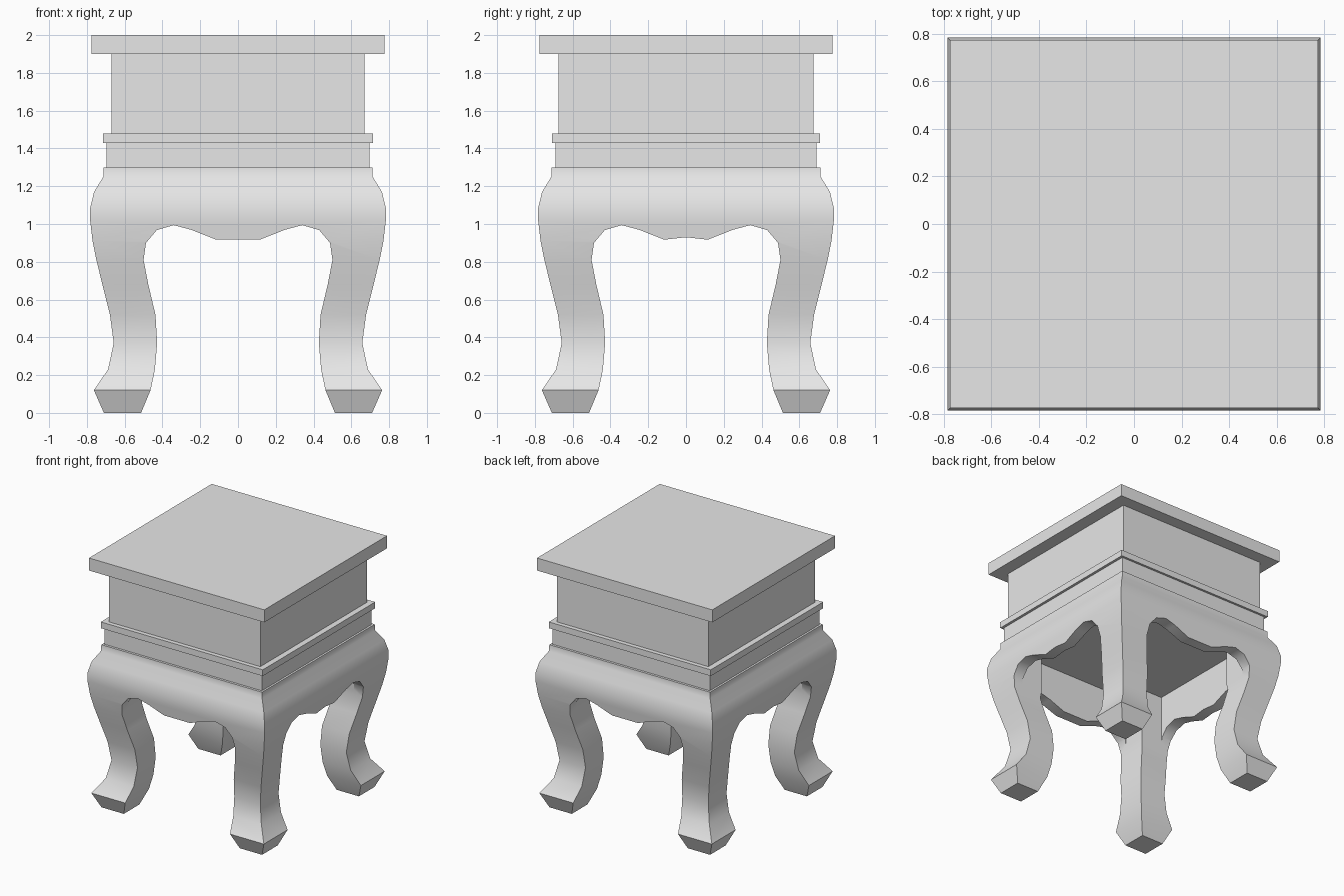
import bpy, bmesh
from mathutils import Matrix

if "Cube" in bpy.data.objects:
    bpy.data.objects.remove(bpy.data.objects["Cube"])

grey = bpy.data.materials.new("plain grey")
grey.diffuse_color = (0.8, 0.8, 0.8, 1)
grey.use_nodes = True
grey.node_tree.nodes["Principled BSDF"].inputs["Base Color"].default_value = grey.diffuse_color


def add_object(name, bm):
    bmesh.ops.recalc_face_normals(bm, faces=bm.faces)
    mesh = bpy.data.meshes.new(name)
    bm.to_mesh(mesh)
    bm.free()
    mesh.materials.append(grey)
    ob = bpy.data.objects.new(name, mesh)
    bpy.context.collection.objects.link(ob)
    return ob


def box(name, hx, hy, z0, z1):
    bm = bmesh.new()
    bmesh.ops.create_cube(bm, size=1, matrix=Matrix.Translation((0, 0, (z0 + z1) / 2))
                          @ Matrix.Diagonal((2 * hx, 2 * hy, z1 - z0, 1)))
    return add_object(name, bm)


def square_loft(name, profile):
    """Stack of square rings, (half width, z) each."""
    bm = bmesh.new()
    rings = [[bm.verts.new((sx * r, sy * r, z))
              for sx, sy in ((-1, -1), (1, -1), (1, 1), (-1, 1))] for r, z in profile]
    for a, b in zip(rings, rings[1:]):
        for i in range(4):
            j = (i + 1) % 4
            bm.faces.new((a[i], a[j], b[j], b[i]))
    bm.faces.new(rings[0])
    bm.faces.new(rings[-1])
    return add_object(name, bm)


def arch_cutter(name, half, along_x):
    """Mirrored arch outline pushed through the whole body."""
    outline = half + [(-u, z) for u, z in reversed(half) if u > 0]
    bm = bmesh.new()
    ends = []
    for d in (-1.2, 1.2):
        ends.append([bm.verts.new((d, u, z) if along_x else (u, d, z)) for u, z in outline])
    n = len(outline)
    for i in range(n):
        j = (i + 1) % n
        bm.faces.new((ends[0][i], ends[0][j], ends[1][j], ends[1][i]))
    bm.faces.new(ends[0])
    bm.faces.new(ends[1])
    return add_object(name, bm)


# Curved body: bulging apron, cabriole legs and flared feet
leg_base = square_loft("legs_and_apron", [
    (.71, 0), (.763, .12), (.688, .23), (.658, .37), (.678, .52), (.718, .68),
    (.75, .81), (.77, .91), (.783, 1.02), (.784, 1.08), (.762, 1.17), (.713, 1.25), (.711, 1.3)])

# Inner leg line and scalloped lower edge of the apron
arch = [(.498, -.1), (.513, 0), (.463, .12), (.44, .23), (.428, .37), (.437, .52), (.475, .68),
        (.5, .81), (.487, .9), (.43, .968), (.34, .994), (.25, .97), (.115, .917)]
cutters = [
    arch_cutter("front_arch_cutter", arch + [(0, .917)], False),
    arch_cutter("side_arch_cutter", arch + [(0, .93)], True),
    # Hollow behind the apron, leaving the corner posts
    box("hollow_cutter_x", .683, .494, .8, 1.25),
    box("hollow_cutter_y", .494, .683, .8, 1.25),
]
for c in cutters:
    c.hide_render = True
    c.hide_viewport = False
    m = leg_base.modifiers.new(c.name, 'BOOLEAN')
    m.operation = 'DIFFERENCE'
    m.solver = 'EXACT'
    m.object = c

# Bake the cuts and drop the cutters
dg = bpy.context.evaluated_depsgraph_get()
leg_base.data = bpy.data.meshes.new_from_object(leg_base.evaluated_get(dg))
leg_base.modifiers.clear()
for c in cutters:
    bpy.data.objects.remove(c)

bpy.ops.object.select_all(action='DESELECT')
leg_base.select_set(True)
bpy.context.view_layer.objects.active = leg_base
bpy.ops.object.shade_smooth_by_angle(angle=0.61)

# Stacked square upper parts
box("lower_band", .695, .692, 1.3, 1.43)
box("moulding", .716, .71, 1.43, 1.48)
box("drawer_box", .67, .675, 1.48, 1.9)
box("top_slab", .775, .775, 1.9, 2.0)
